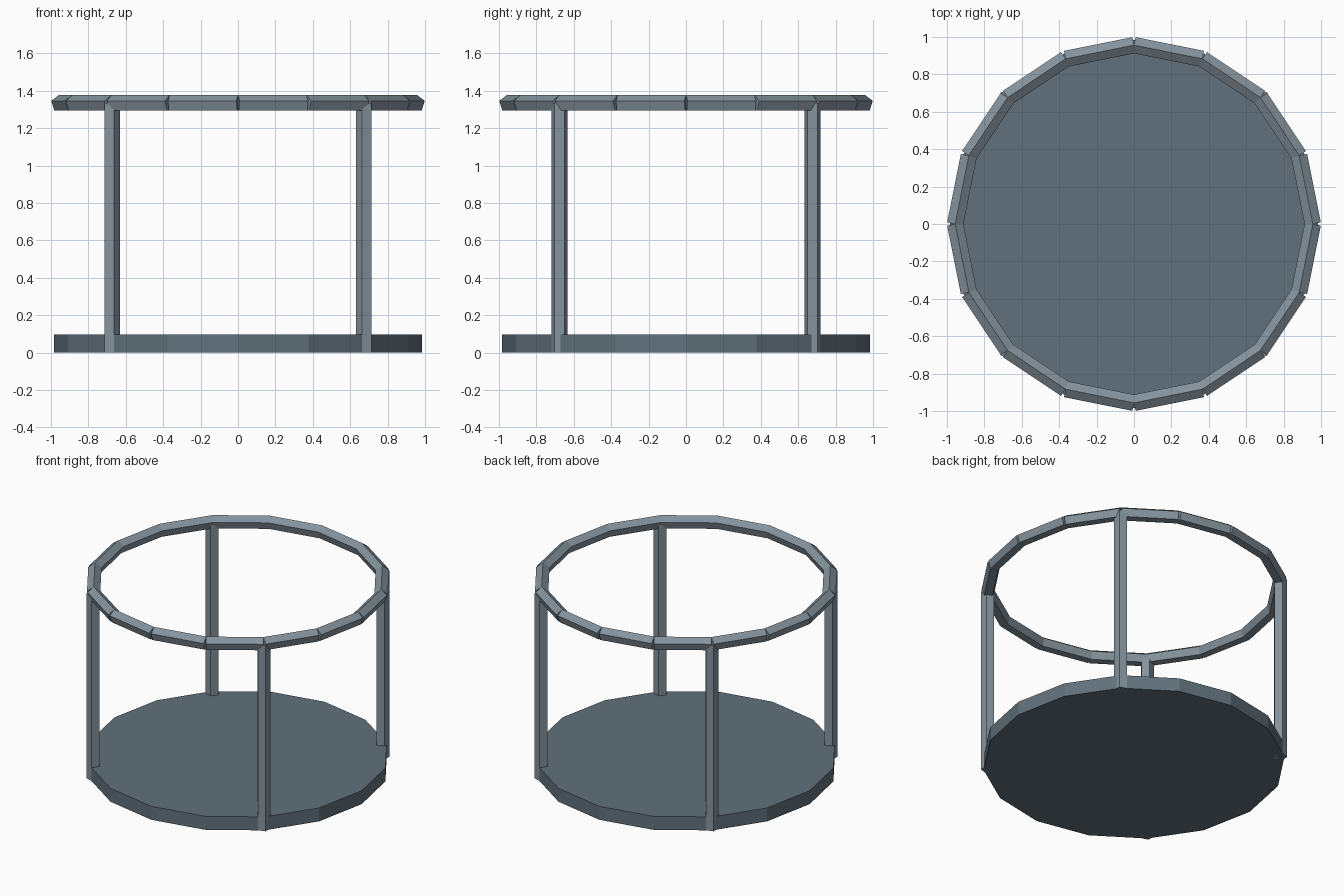
import bpy
import math
from mathutils import Vector, Matrix

cube = bpy.data.objects.get("Cube")
if cube:
    bpy.data.objects.remove(cube, do_unlink=True)

SIDES = 16            # corners of the base and the rail
RAIL_RADIUS = 0.956   # rail corners and post centres
RAIL_Z = 1.332
BAR_RADIUS = 0.0457   # five-sided bar section
POST_TOP = 1.335
BASE_RADIUS = 0.985
BASE_HEIGHT = 0.097


def make_material(name, rgb):
    mat = bpy.data.materials.new(name)
    mat.use_nodes = True
    colour = (*rgb, 1.0)
    mat.diffuse_color = colour
    mat.node_tree.nodes["Principled BSDF"].inputs["Base Color"].default_value = colour
    return mat


def bar(name, start, end, apex, mat):
    """Five-sided bar from start to end with one section corner towards apex."""
    axis = end - start
    z = axis.normalized()
    x = apex.normalized()
    y = z.cross(x)
    bpy.ops.mesh.primitive_cylinder_add(vertices=5, radius=BAR_RADIUS, depth=axis.length)
    obj = bpy.context.object
    # the primitive's first corner lies on +Y
    turn = Matrix((-y, x, z)).transposed().to_4x4()
    obj.matrix_world = Matrix.Translation((start + end) / 2) @ turn
    obj.name = name
    obj.data.materials.append(mat)
    return obj


def on_circle(radius, angle, z):
    return Vector((radius * math.cos(angle), radius * math.sin(angle), z))


slate = make_material("dark slate", (0.122, 0.165, 0.200))
steel = make_material("grey steel", (0.235, 0.293, 0.338))

# Base plate
bpy.ops.mesh.primitive_cylinder_add(vertices=SIDES, radius=BASE_RADIUS,
                                    depth=BASE_HEIGHT, location=(0, 0, BASE_HEIGHT / 2))
base = bpy.context.object
base.name = "base_plate"
base.data.materials.append(slate)

# Top rail made of straight, square-cut bars
step = 2 * math.pi / SIDES
for i in range(SIDES):
    bar(f"rail_bar_{i + 1}",
        on_circle(RAIL_RADIUS, i * step, RAIL_Z),
        on_circle(RAIL_RADIUS, (i + 1) * step, RAIL_Z),
        Vector((0, 0, 1)), steel)

# Four upright posts, a flat side facing outwards to the left or right
for depth_name, sy in (("front", -1), ("back", 1)):
    for side_name, sx in (("left", 1), ("right", -1)):
        angle = math.atan2(sy, sx)
        bar(f"{depth_name}_{side_name}_post",
            on_circle(RAIL_RADIUS, angle, 0),
            on_circle(RAIL_RADIUS, angle, POST_TOP),
            Vector((-sx, 0, 0)), steel)
